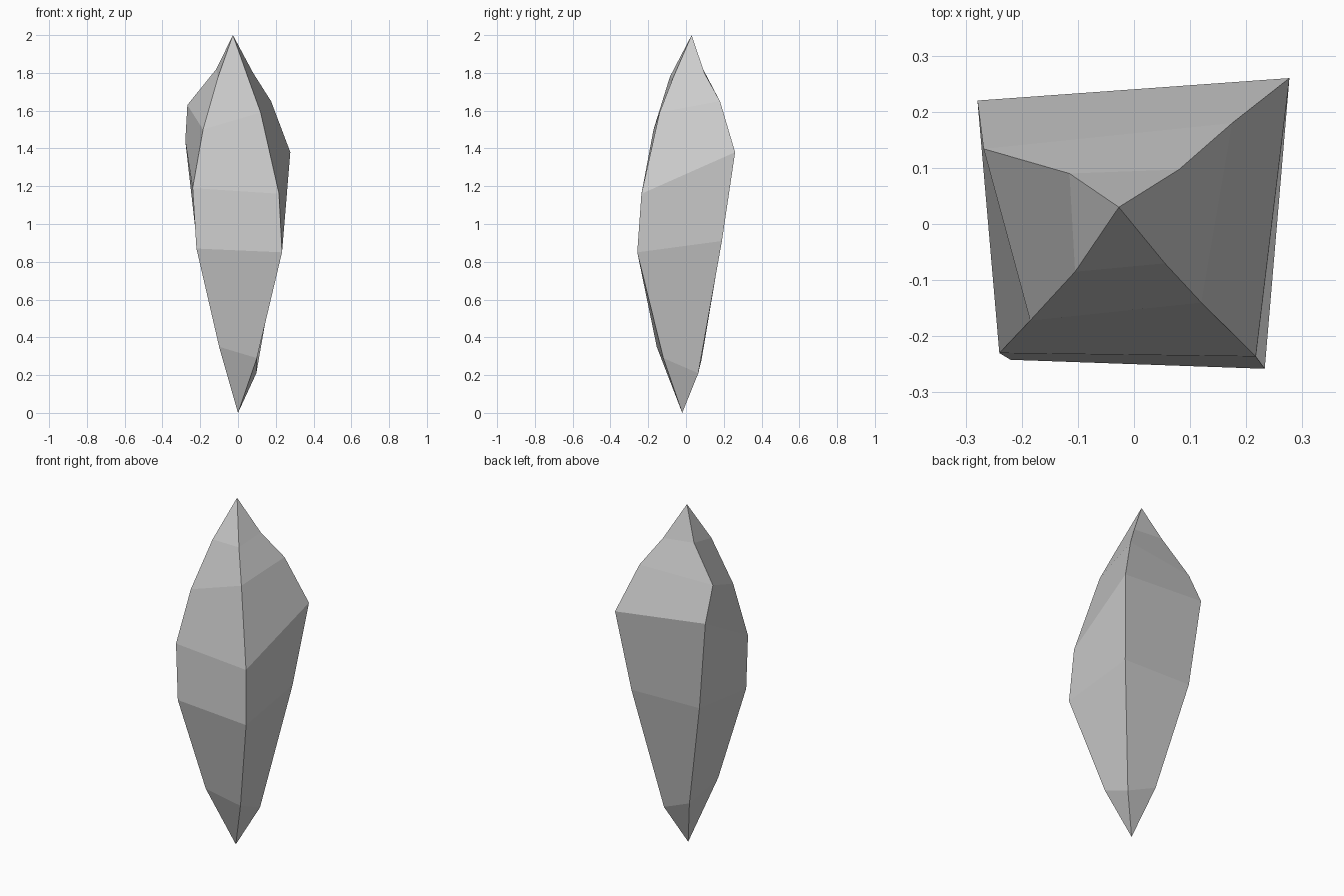
import bpy, bmesh

# Four-sided crystal: irregular rings from bottom to top,
# corners ordered front-left, front-right, back-right, back-left
rings = [
    [(-0.10, -0.155, 0.35), (0.10, -0.12, 0.29), (0.097, 0.065, 0.21), (-0.08, 0.083, 0.285)],
    [(-0.22, -0.242, 0.87), (0.233, -0.258, 0.85), (0.22, 0.19, 0.91), (-0.22, 0.19, 0.92)],
    [(-0.24, -0.23, 1.19), (0.217, -0.236, 1.16), (0.277, 0.26, 1.38), (-0.279, 0.22, 1.44)],
    [(-0.185, -0.172, 1.50), (0.12, -0.14, 1.59), (0.175, 0.18, 1.65), (-0.268, 0.134, 1.63)],
    [(-0.105, -0.085, 1.78), (0.055, -0.07, 1.77), (0.08, 0.097, 1.80), (-0.115, 0.09, 1.82)],
]

bm = bmesh.new()
bottom = bm.verts.new((0, -0.02, 0))
top = bm.verts.new((-0.027, 0.03, 2))
levels = [[bm.verts.new(p) for p in ring] for ring in rings]

# Facets between rings, then the two pointed ends
for i in range(4):
    j = (i + 1) % 4
    for low, high in zip(levels, levels[1:]):
        bm.faces.new((low[i], low[j], high[j], high[i]))
    bm.faces.new((bottom, levels[0][j], levels[0][i]))
    bm.faces.new((top, levels[-1][i], levels[-1][j]))
bmesh.ops.recalc_face_normals(bm, faces=bm.faces)

mesh = bpy.data.meshes.new("crystal")
bm.to_mesh(mesh)
bm.free()
bpy.context.collection.objects.link(bpy.data.objects.new("crystal", mesh))
